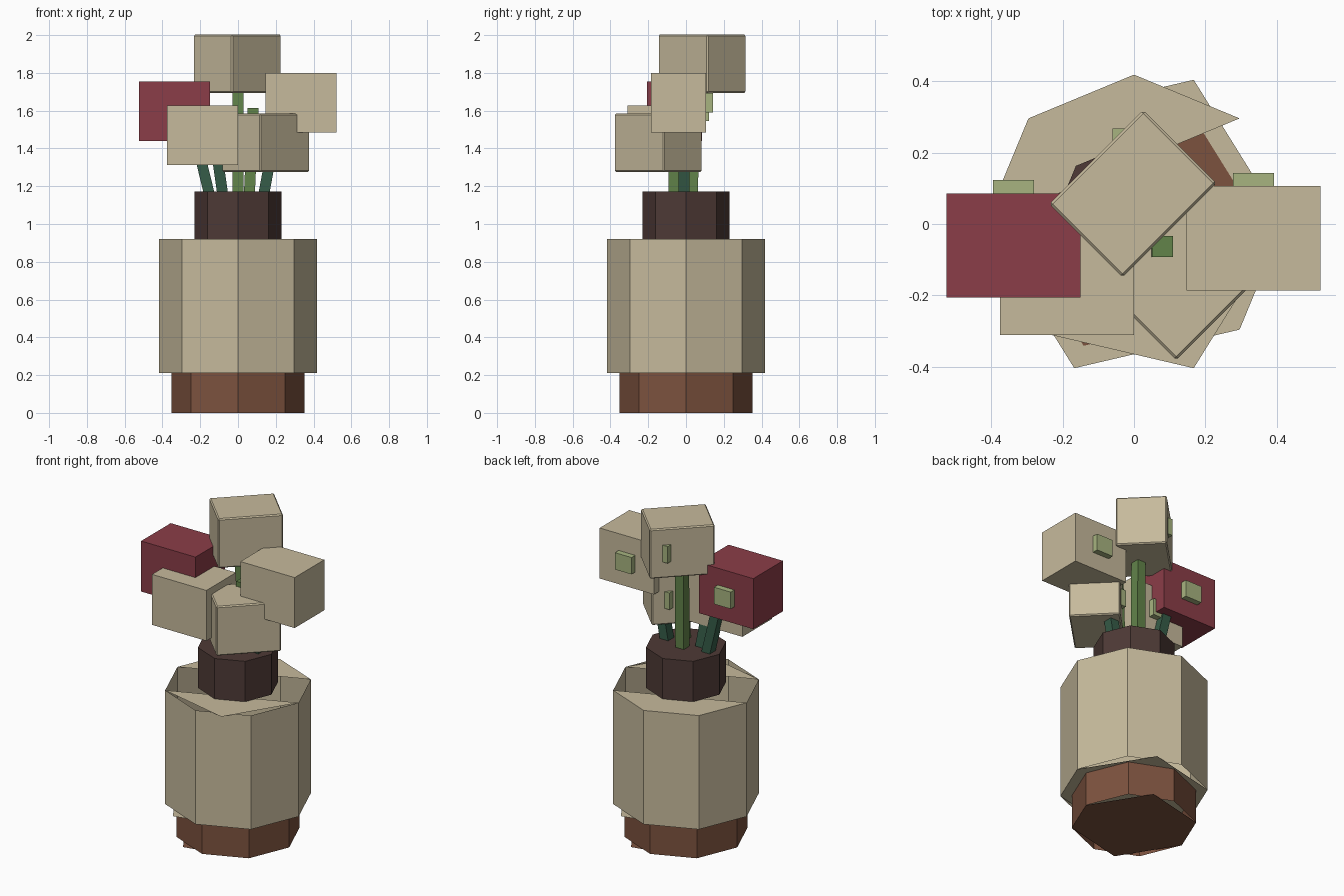
import bpy, bmesh, math
from mathutils import Vector, Matrix

if "Cube" in bpy.data.objects:
    bpy.data.objects.remove(bpy.data.objects["Cube"])


def material(name, r, g, b):
    """Flat colour given as sRGB bytes."""
    m = bpy.data.materials.new(name)
    lin = [((c / 255 + 0.055) / 1.055) ** 2.4 for c in (r, g, b)]
    m.diffuse_color = (*lin, 1)
    m.use_nodes = True
    m.node_tree.nodes["Principled BSDF"].inputs["Base Color"].default_value = m.diffuse_color
    return m


CREAM = material("cream", 198, 186, 156)
RED = material("dark_red", 139, 61, 72)
BROWN = material("brown", 124, 82, 62)
DARK = material("dark_brown", 78, 58, 54)
PALE_GREEN = material("pale_green", 167, 180, 128)
GREEN = material("green", 98, 132, 74)
TEAL = material("deep_green", 54, 92, 72)


def finish(name, bm, mat):
    me = bpy.data.meshes.new(name)
    bm.to_mesh(me)
    bm.free()
    me.materials.append(mat)
    ob = bpy.data.objects.new(name, me)
    bpy.context.collection.objects.link(ob)
    return ob


def ring_point(deg, radius, z):
    # half-step corners stick out a little past the wall
    r = radius * (1.045 if deg % 45 else 1.0)
    a = math.radians(deg)
    return Vector((r * math.cos(a), r * math.sin(a), z))


FULL = [range(0, 360, 45)]
TOP_STRIPS = [(45, 90, 135, 180), (225, 292.5, 0)]
SKEWED = [(0, 67.5, 135, 180, 247.5, 315)]


def drum(name, radius, z0, z1, bottom, top, mat, inset=0.0):
    """Eight-sided wall closed with flat cap pieces."""
    bm = bmesh.new()
    lo = [bm.verts.new(ring_point(a, radius, z0)) for a in range(0, 360, 45)]
    hi = [bm.verts.new(ring_point(a, radius, z1)) for a in range(0, 360, 45)]
    for i in range(8):
        j = (i + 1) % 8
        bm.faces.new((lo[i], lo[j], hi[j], hi[i]))
    for piece in bottom:
        bm.faces.new([bm.verts.new(ring_point(a, radius, z0)) for a in reversed(piece)])
    for piece in top:
        bm.faces.new([bm.verts.new(ring_point(a, radius, z1 + inset)) for a in piece])
    return finish(name, bm, mat)


def box(name, centre, size, mat, turn=0.0, bevel=0.0):
    bm = bmesh.new()
    bmesh.ops.create_cube(bm, size=1)
    bmesh.ops.scale(bm, vec=size, verts=bm.verts)
    if bevel:
        bmesh.ops.bevel(bm, geom=bm.edges[:], offset=bevel, segments=1, affect='EDGES')
    bmesh.ops.transform(bm, matrix=Matrix.Translation(centre) @ Matrix.Rotation(turn, 4, 'Z'),
                        verts=bm.verts)
    return finish(name, bm, mat)


def stem(name, start, end, mat, width=0.058):
    """Square rod leaning from start to end."""
    bm = bmesh.new()
    bmesh.ops.create_cube(bm, size=1)
    lean = Vector(end) - Vector(start)
    for v in bm.verts:
        t = v.co.z + 0.5
        v.co = Vector(start) + lean * t + Vector((v.co.x * width, v.co.y * width, 0))
    return finish(name, bm, mat)


# Vase
drum("vase_base", 0.353, 0.0, 0.21, SKEWED, SKEWED, BROWN, 0.003)
drum("vase_body", 0.418, 0.21, 0.92, SKEWED, TOP_STRIPS, CREAM)
drum("vase_neck", 0.23, 0.92, 1.172, FULL, FULL, DARK)

# Blossoms: name, centre, colour, turned
blossoms = [
    ("left", (-0.337, -0.06, 1.598), RED, False),
    ("front_left", (-0.188, -0.165, 1.47), CREAM, False),
    ("right", (0.334, -0.04, 1.642), CREAM, False),
    ("top", (-0.003, 0.085, 1.848), CREAM, True),
    ("front_right", (0.147, -0.147, 1.43), CREAM, True),
]
for name, c, mat, turned in blossoms:
    if turned:
        box(name + "_blossom", c, (0.372, 0.29, 0.308), mat, math.radians(45), 0.007)
    else:
        box(name + "_blossom", c, (0.375, 0.292, 0.315), mat)
    # green sepal on the back
    box(name + "_sepal", (c[0], c[1] + 0.164, c[2]), (0.115, 0.037, 0.105), PALE_GREEN)

# Stems
stem("left_stem", (-0.15, 0.0, 1.15), (-0.235, 0.0, 1.5), TEAL)
stem("front_left_stem", (-0.08, -0.04, 1.15), (-0.13, -0.07, 1.5), TEAL)
stem("right_stem", (0.135, -0.01, 1.15), (0.215, -0.01, 1.58), TEAL)
stem("top_stem", (0.0, 0.035, 1.15), (0.0, 0.04, 1.72), GREEN)
stem("front_right_stem", (0.06, -0.065, 1.15), (0.08, -0.063, 1.615), GREEN)
